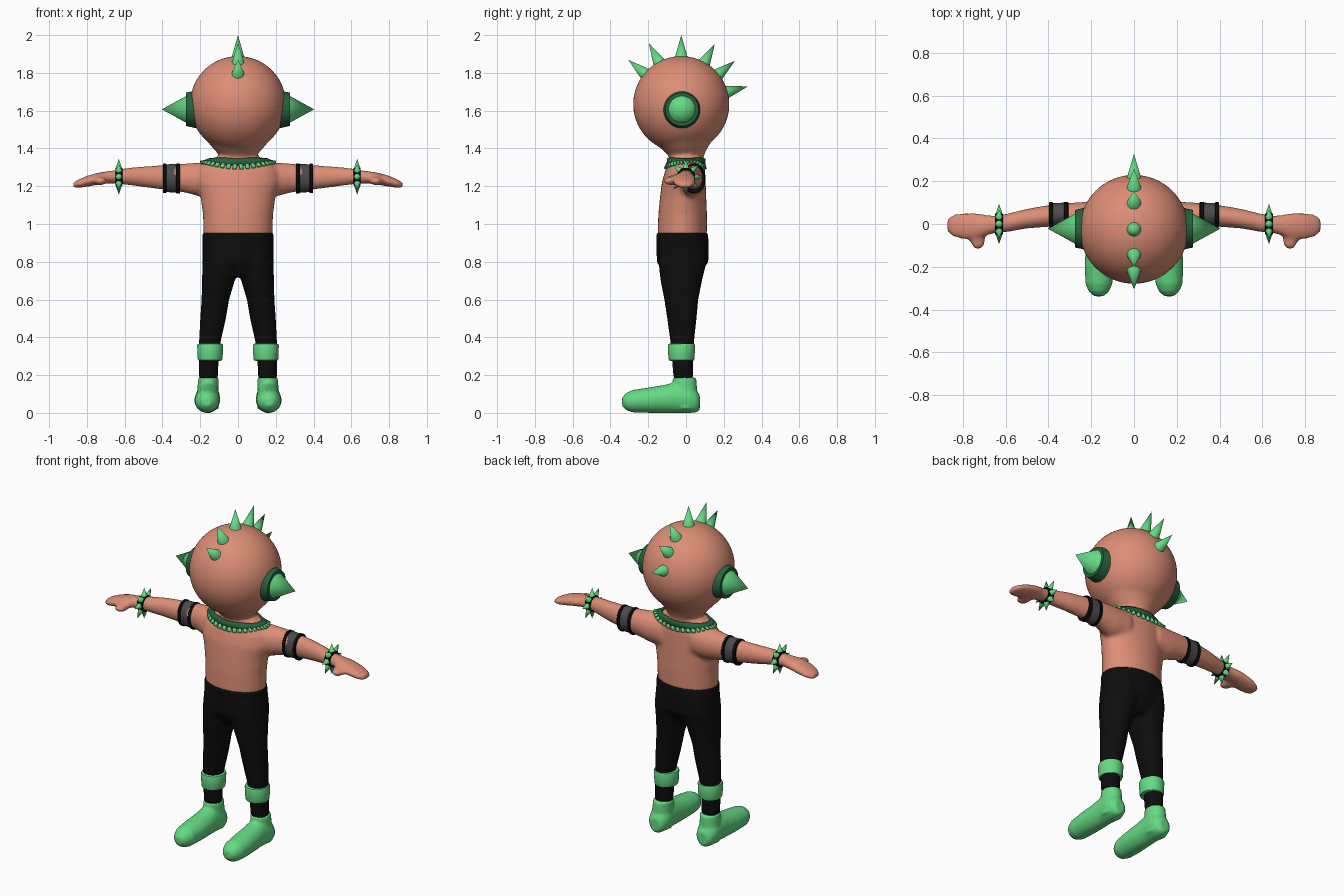
import bpy, bmesh
from math import sin, cos, pi, radians
from mathutils import Vector, Matrix

if "Cube" in bpy.data.objects:
    bpy.data.objects.remove(bpy.data.objects["Cube"])


def mat(name, r, g, b):
    m = bpy.data.materials.new(name)
    m.diffuse_color = (r, g, b, 1)
    m.use_nodes = True
    m.node_tree.nodes["Principled BSDF"].inputs["Base Color"].default_value = m.diffuse_color
    return m


SKIN = mat("skin", .72, .27, .18)
GREEN = mat("green", .13, .70, .23)
DARK = mat("dark_green", .02, .12, .05)
BLACK = mat("black", .004, .004, .004)
GREY = mat("grey", .07, .07, .07)


def loft(bm, axis, rings, n=32):
    """Elliptical rings (position, c1, c2, r1, r2) skinned along X, Y or Z, with caps."""
    loops = []
    for a, c1, c2, r1, r2 in rings:
        loop = []
        for i in range(n):
            u, v = c1 + r1 * cos(2 * pi * i / n), c2 + r2 * sin(2 * pi * i / n)
            loop.append(bm.verts.new({'X': (a, u, v), 'Y': (u, a, v), 'Z': (u, v, a)}[axis]))
        loops.append(loop)
    for p, q in zip(loops, loops[1:]):
        for i in range(n):
            j = (i + 1) % n
            bm.faces.new((p[i], p[j], q[j], q[i]))
    bm.faces.new(loops[0])
    bm.faces.new(loops[-1])


def ball(bm, centre, radii):
    m = Matrix.Translation(centre) @ Matrix.Diagonal((*radii, 1))
    bmesh.ops.create_uvsphere(bm, u_segments=48, v_segments=32, radius=1, matrix=m)


def cone(bm, base, tip, r1, r2=0, n=24):
    base, tip = Vector(base), Vector(tip)
    d = tip - base
    m = Matrix.Translation((base + tip) / 2) @ d.to_track_quat('Z', 'Y').to_matrix().to_4x4()
    bmesh.ops.create_cone(bm, cap_ends=True, segments=n, radius1=r1, radius2=r2,
                          depth=d.length, matrix=m)


def finish(name, bm, material, mirror=False, voxel=0, smooth=5, thick=0):
    bmesh.ops.recalc_face_normals(bm, faces=bm.faces)
    me = bpy.data.meshes.new(name)
    bm.to_mesh(me)
    bm.free()
    me.materials.append(material)
    ob = bpy.data.objects.new(name, me)
    bpy.context.collection.objects.link(ob)
    bpy.ops.object.select_all(action='DESELECT')
    ob.select_set(True)
    bpy.context.view_layer.objects.active = ob
    if not voxel:
        bpy.ops.object.shade_smooth_by_angle(angle=radians(40))
    if thick:
        s = ob.modifiers.new("thickness", 'SOLIDIFY')
        s.thickness, s.offset = thick, 0
    if mirror:
        ob.modifiers.new("mirror", 'MIRROR').use_mirror_merge = False
    if voxel:
        r = ob.modifiers.new("blend", 'REMESH')
        r.mode, r.voxel_size, r.use_smooth_shade = 'VOXEL', voxel, True
        s = ob.modifiers.new("smooth", 'SMOOTH')
        s.factor, s.iterations = .5, smooth
    return ob


# Body: head, neck, torso, arms and hands blended into one skin
HEAD, R = Vector((0, -.025, 1.634)), .255
bm = bmesh.new()
ball(bm, HEAD, (R, R, R))
loft(bm, 'Z', [(1.28, 0, 0, .13, .09), (1.36, 0, .002, .095, .092), (1.40, 0, -.01, .132, .122),
               (1.45, 0, -.018, .174, .160), (1.50, 0, -.025, .20, .19)])
loft(bm, 'Z', [(.85, 0, -.02, .165, .115), (.95, 0, -.02, .183, .13), (1.05, 0, -.018, .186, .129),
               (1.15, 0, -.015, .20, .122), (1.22, 0, -.012, .22, .116), (1.28, 0, -.005, .215, .106),
               (1.33, 0, 0, .175, .09), (1.36, 0, 0, .10, .085)])
for s in (1, -1):
    arm = [(.10, .02, 1.235, .085, .10), (.20, .03, 1.235, .075, .09), (.28, .04, 1.243, .06, .077),
           (.38, .04, 1.246, .052, .066), (.50, .025, 1.25, .046, .055), (.60, .004, 1.252, .043, .043),
           (.64, 0, 1.25, .040, .037), (.68, -.005, 1.248, .046, .033), (.74, -.01, 1.24, .062, .032),
           (.80, -.01, 1.226, .062, .029), (.845, -.008, 1.213, .053, .022), (.873, -.006, 1.205, .032, .014)]
    loft(bm, 'X', [(s * a[0], *a[1:]) for a in arm])
    ball(bm, (s * .73, -.068, 1.228), (.036, .053, .023))
body = finish("body", bm, SKIN, voxel=.011, smooth=6)

# Trousers
bm = bmesh.new()
loft(bm, 'Z', [(.18, .157, -.014, .05, .052), (.28, .155, -.018, .053, .056), (.37, .150, -.02, .057, .062),
               (.50, .132, -.022, .068, .078), (.60, .120, -.025, .073, .09), (.70, .104, -.025, .087, .11),
               (.80, .093, -.018, .094, .128), (.90, .09, -.018, .09, .12)])
loft(bm, 'Z', [(.72, 0, -.022, .10, .085), (.80, 0, -.018, .188, .137), (.88, 0, -.018, .188, .138),
               (.955, 0, -.02, .189, .137)])
finish("trousers", bm, BLACK, mirror=True, voxel=.01, smooth=4)

# Ankle cuffs
bm = bmesh.new()
loft(bm, 'Z', [(.276, .148, -.024, .055, .058), (.279, .148, -.024, .063, .066), (.287, .148, -.024, .066, .069),
               (.355, .147, -.024, .069, .072), (.364, .147, -.024, .066, .069), (.367, .147, -.024, .056, .06)])
finish("ankle_cuffs", bm, GREEN, mirror=True)

# Boots: shaft plus foot
bm = bmesh.new()
loft(bm, 'Z', [(.02, .16, 0, .058, .062), (.10, .16, -.004, .058, .064), (.187, .157, -.008, .053, .063)])
loft(bm, 'Y', [(.073, .16, .055, .03, .04), (.055, .16, .062, .052, .06), (.02, .16, .075, .064, .076),
               (-.06, .16, .08, .064, .081), (-.12, .161, .073, .066, .074), (-.20, .163, .067, .068, .067),
               (-.28, .164, .062, .063, .06), (-.315, .164, .06, .048, .047), (-.338, .164, .059, .022, .024)])
finish("boots", bm, GREEN, mirror=True, voxel=.008)

# Upper arm bands: grey sleeve with two black edges
bm = bmesh.new()
loft(bm, 'X', [(.315, .042, 1.241, .058, .076), (.39, .042, 1.243, .056, .073)])
finish("arm_bands", bm, GREY, mirror=True)
bm = bmesh.new()
for x, k in ((.307, .002), (.378, 0)):
    loft(bm, 'X', [(x, .042, 1.241, .057 + k, .075 + k), (x + .003, .042, 1.241, .060 + k, .078 + k),
                   (x + .017, .042, 1.241, .060 + k, .078 + k), (x + .02, .042, 1.241, .057 + k, .075 + k)])
finish("arm_band_edges", bm, BLACK, mirror=True)

# Spiked wristbands
bm = bmesh.new()
loft(bm, 'X', [(.612, 0, 1.25, .046, .045), (.616, 0, 1.25, .05, .048),
               (.645, 0, 1.25, .05, .048), (.649, 0, 1.25, .046, .045)])
finish("wristbands", bm, BLACK, mirror=True)
bm = bmesh.new()
for i in range(8):
    d = Vector((0, cos(i * pi / 4), sin(i * pi / 4)))
    c = Vector((.631, 0, 1.25))
    cone(bm, c + d * .043, c + d * .094, .018, n=16)
finish("wrist_spikes", bm, GREEN, mirror=True)

# Crest of spikes over the head
bm = bmesh.new()
for a in (140, 118, 90, 61, 39, 15):
    d = Vector((0, cos(radians(a)), sin(radians(a))))
    cone(bm, HEAD + d * (R - .015), HEAD + d * .366, .036)
finish("head_spikes", bm, GREEN)

# Ear discs and ear spikes
bm = bmesh.new()
cone(bm, (.22, -.022, 1.607), (.275, -.022, 1.607), .10, .088, 40)
finish("ear_discs", bm, DARK, mirror=True)
bm = bmesh.new()
cone(bm, (.245, -.022, 1.607), (.403, -.022, 1.607), .087, n=40)
finish("ear_spikes", bm, GREEN, mirror=True)

# Collar with small teeth, laid onto the body surface
skin = body.evaluated_get(bpy.context.evaluated_depsgraph_get())


def on_skin(s, t, lift):
    p = Vector(((.15 + s) * cos(t), (.085 + .5 * s) * sin(t), 1.348 - s * (.3 + .8 * sin(t) ** 2)))
    _, loc, nor, _ = skin.closest_point_on_mesh(p)
    return loc + nor * lift


def strip(bm, s0, s1, t0, t1, steps, lift):
    rows = [[bm.verts.new(on_skin(s, t0 + (t1 - t0) * i / steps, lift)) for s in (s0, (s0 + s1) / 2, s1)]
            for i in range(steps + 1)]
    for p, q in zip(rows, rows[1:]):
        for k in (0, 1):
            bm.faces.new((p[k], p[k + 1], q[k + 1], q[k]))


bm = bmesh.new()
strip(bm, 0, .034, 0, 2 * pi, 72, .004)
bmesh.ops.remove_doubles(bm, verts=bm.verts, dist=.0005)
finish("collar", bm, DARK, thick=.012)
bm = bmesh.new()
N = 36
for i in range(N):
    strip(bm, .030, .052, 2 * pi * (i + .2) / N, 2 * pi * (i + .8) / N, 2, .006)
finish("collar_teeth", bm, GREEN, thick=.012)
